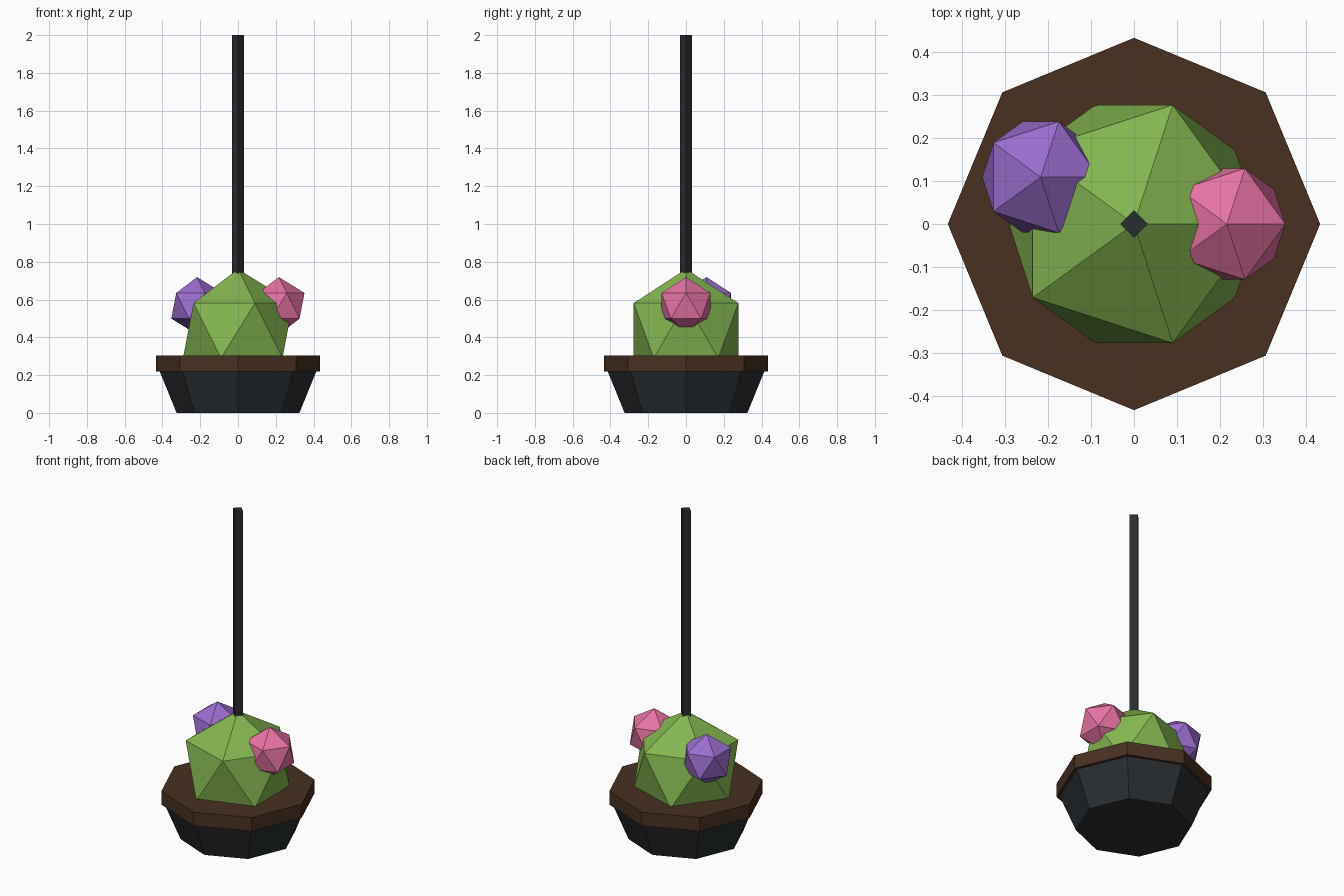
import bpy

if "Cube" in bpy.data.objects:
    bpy.data.objects.remove(bpy.data.objects["Cube"])


def material(name, rgb):
    m = bpy.data.materials.new(name)
    m.diffuse_color = (*rgb, 1.0)
    m.use_nodes = True
    m.node_tree.nodes["Principled BSDF"].inputs["Base Color"].default_value = m.diffuse_color
    return m


def finish(name, mat):
    ob = bpy.context.object
    ob.name = name
    ob.data.name = name
    ob.data.materials.append(mat)
    return ob


def prism(name, sides, r_bottom, r_top, z0, z1, mat):
    bpy.ops.mesh.primitive_cone_add(vertices=sides, radius1=r_bottom, radius2=r_top,
                                    depth=z1 - z0, location=(0, 0, (z0 + z1) / 2))
    return finish(name, mat)


def ball(name, radius, location, mat):
    bpy.ops.mesh.primitive_ico_sphere_add(subdivisions=1, radius=radius, location=location)
    return finish(name, mat)


dark = material("dark_metal", (0.022, 0.027, 0.031))
brown = material("soil_brown", (0.067, 0.030, 0.015))
green = material("leaf_green", (0.23, 0.47, 0.08))
pink = material("flower_pink", (0.80, 0.17, 0.37))
purple = material("flower_purple", (0.33, 0.155, 0.62))

# Tapered basket and the overhanging soil rim
prism("basket", 8, 0.325, 0.423, 0.0, 0.24, dark)
prism("soil_rim", 8, 0.433, 0.433, 0.22, 0.304, brown)

# Foliage and blossoms
ball("foliage", 0.3255, (0, 0, 0.436), green)
ball("pink_flower", 0.152, (0.216, 0, 0.567), pink)
ball("purple_flower", 0.152, (-0.217, 0.109, 0.567), purple)

# Square hanging rod
prism("hanging_rod", 4, 0.0325, 0.0325, 0.65, 2.0, dark)
